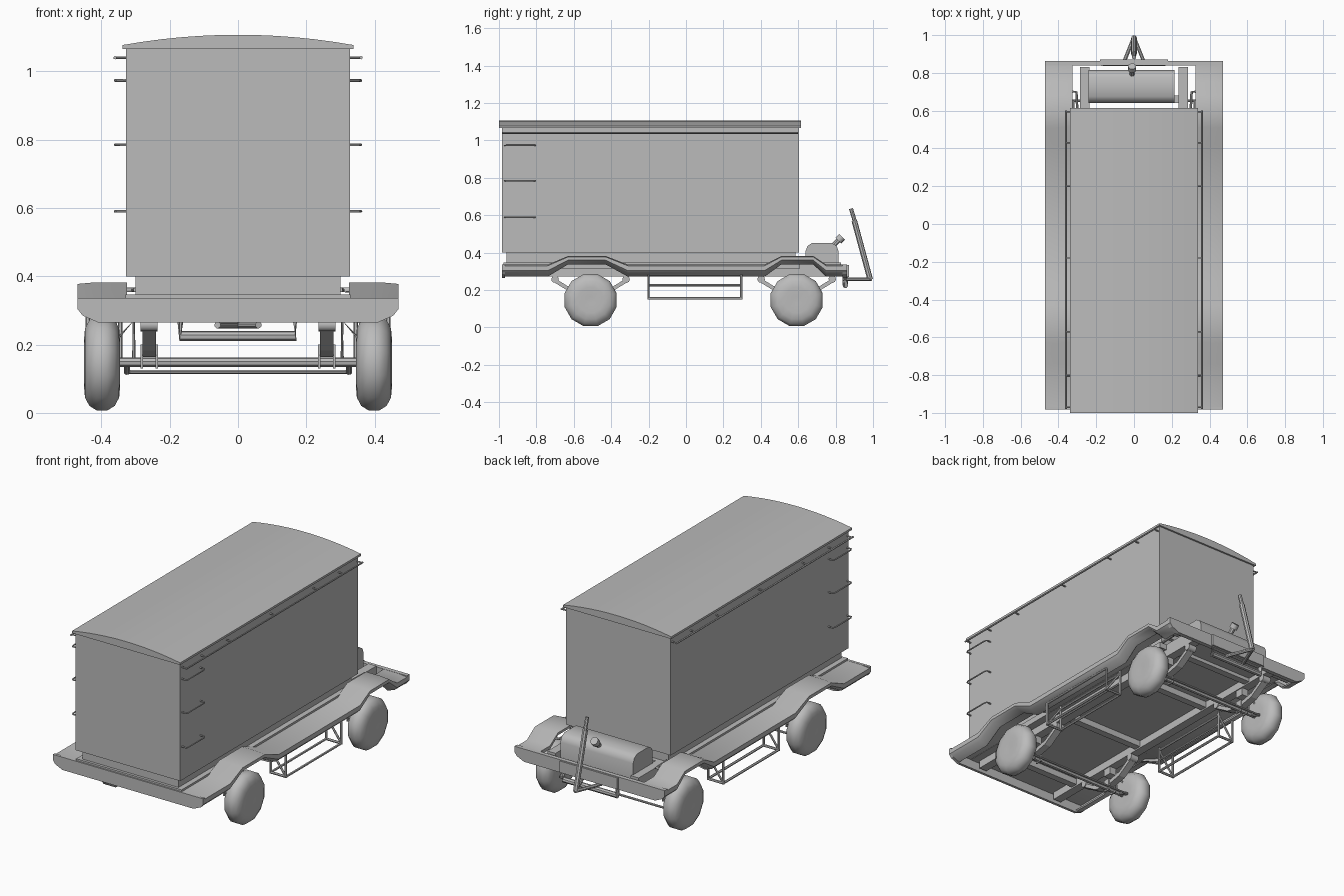
import bpy, bmesh, math
from mathutils import Vector

if "Cube" in bpy.data.objects:
    bpy.data.objects.remove(bpy.data.objects["Cube"])

GREY = (0.5, 0.5, 0.5, 1)
mat = bpy.data.materials.new("plain grey")
mat.use_nodes = True
mat.diffuse_color = GREY
mat.node_tree.nodes["Principled BSDF"].inputs["Base Color"].default_value = GREY


def finish(name, bm, smooth=None):
    bmesh.ops.recalc_face_normals(bm, faces=bm.faces)
    mesh = bpy.data.meshes.new(name)
    bm.to_mesh(mesh)
    bm.free()
    mesh.materials.append(mat)
    ob = bpy.data.objects.new(name, mesh)
    bpy.context.collection.objects.link(ob)
    if smooth:
        bpy.ops.object.select_all(action='DESELECT')
        ob.select_set(True)
        bpy.context.view_layer.objects.active = ob
        bpy.ops.object.shade_smooth_by_angle(angle=math.radians(smooth))
    return ob


def loft(name, rings, smooth=None, caps=True, closed=False):
    """Skin a list of equal closed rings of points."""
    bm = bmesh.new()
    vs = [[bm.verts.new(p) for p in r] for r in rings]
    n = len(vs[0])
    pairs = list(zip(vs, vs[1:])) + ([(vs[-1], vs[0])] if closed else [])
    for a, b in pairs:
        for i in range(n):
            j = (i + 1) % n
            bm.faces.new((a[i], a[j], b[j], b[i]))
    if caps and not closed:
        bm.faces.new(vs[0])
        bm.faces.new(vs[-1])
    return finish(name, bm, smooth)


def box(name, x, y, z):
    return loft(name, [[(x[0], b, z[0]), (x[1], b, z[0]), (x[1], b, z[1]), (x[0], b, z[1])]
                       for b in y])


def prism_y(name, profile, y0, y1, smooth=None):
    return loft(name, [[(x, y, z) for x, z in profile] for y in (y0, y1)], smooth)


def tube(name, path, r, sides=8):
    """Round bar swept along a polyline."""
    pts = [Vector(p) for p in path]
    rings = []
    for i, p in enumerate(pts):
        t = (pts[min(i + 1, len(pts) - 1)] - pts[max(i - 1, 0)]).normalized()
        u = t.cross(Vector((0.31, 0.17, 0.93))).normalized()
        v = t.cross(u)
        rings.append([p + r * (math.cos(k) * u + math.sin(k) * v)
                      for k in (2 * math.pi * s / sides for s in range(sides))])
    return loft(name, rings, 40)


# Cargo body and curved roof
box("cargo_body", (-0.328, 0.328), (-0.985, 0.605), (0.40, 1.07))
box("body_plinth", (-0.30, 0.30), (-0.96, 0.585), (0.345, 0.40))
arc = [(0.338 * k / 6, 1.107 - 0.03 * (k / 6) ** 2) for k in range(-6, 7)]
prism_y("curved_roof", [(-0.338, 1.065)] + arc + [(0.338, 1.065)], -1.0, 0.615, 20)

# Chassis floor, rails and cross members
box("floor_plate", (-0.33, 0.33), (-0.975, 0.61), (0.315, 0.347))
for y in (-0.78, -0.25, 0.3, 0.66):
    box("cross_member", (-0.24, 0.24), (y - 0.02, y + 0.02), (0.28, 0.315))

# Bumpers with cut lower corners
bumper = [(-0.47, 0.337), (-0.47, 0.305), (-0.455, 0.285), (-0.41, 0.265),
          (0.41, 0.265), (0.455, 0.285), (0.47, 0.305), (0.47, 0.337)]
prism_y("front_bumper", bumper, -0.983, -0.968)
prism_y("rear_bumper", bumper, 0.838, 0.862)

# Fender line: y, top height, depth of the rolled edge
line = [(-0.98, 0.336, 0.065), (-0.74, 0.336, 0.065), (-0.63, 0.382, 0.045),
        (-0.43, 0.382, 0.045), (-0.31, 0.336, 0.065), (0.42, 0.336, 0.065),
        (0.51, 0.382, 0.045), (0.68, 0.382, 0.045), (0.75, 0.336, 0.065),
        (0.86, 0.336, 0.065)]
edge = [(0.325, 0), (0.42, 0), (0.47, -0.1), (0.47, -0.5), (0.455, -0.75),
        (0.41, -1), (0.405, -0.9), (0.44, -0.6), (0.44, -0.3), (0.325, -0.3)]
for s in (-1, 1):
    loft("fender", [[(s * x, y, z + d * f) for x, f in edge] for y, z, d in line], 35)
    box("chassis_rail", sorted((s * 0.235, s * 0.285)), (-0.95, 0.83), (0.272, 0.347))
    # Lamp brackets behind the body
    tube("rear_bracket", [(s * 0.30, 0.6, 0.36), (s * 0.305, 0.7, 0.36), (s * 0.33, 0.7, 0.36)], 0.007)

    # Upper rail on stand-offs
    tube("upper_rail", [(s * 0.36, -0.98, 1.04), (s * 0.36, 0.6, 1.04)], 0.005, 6)
    for y in (-0.97, -0.8, -0.57, -0.18, 0.2, 0.43, 0.595):
        tube("rail_support", [(s * 0.32, y, 1.04), (s * 0.36, y, 1.04)], 0.004, 6)
    # Ladder rungs
    for z in (0.59, 0.785, 0.973):
        tube("ladder_rung", [(s * 0.32, -0.97, z), (s * 0.355, -0.97, z), (s * 0.36, -0.96, z),
                             (s * 0.36, -0.82, z), (s * 0.355, -0.805, z), (s * 0.32, -0.805, z)], 0.004, 6)

    # Open side carrier frame
    xi, xo, y0, y1 = s * 0.345, s * 0.44, -0.2, 0.295
    for x in (xi, xo):
        tube("carrier_bottom_bar", [(x, y0, 0.155), (x, y1, 0.155)], 0.007, 6)
        tube("carrier_top_bar", [(x, y0, 0.285), (x, y1, 0.285)], 0.007, 6)
    tube("carrier_middle_bar", [(xi, y0, 0.225), (xi, y1, 0.225)], 0.006, 6)
    for y in (y0, y1):
        for x in (xi, xo):
            tube("carrier_post", [(x, y, 0.15), (x, y, 0.3)], 0.007, 6)
        tube("carrier_sill", [(xi, y, 0.155), (xo, y, 0.155)], 0.007, 6)
        tube("carrier_brace", [(xo, y, 0.155), (xi, y, 0.285)], 0.006, 6)

# Tyre section: distance along the axle, radius
tyre = [(-0.05, 0.02), (-0.053, 0.07), (-0.05, 0.105), (-0.037, 0.13), (-0.015, 0.144)]
tyre += [(-x, r) for x, r in reversed(tyre)]
for y0 in (-0.51, 0.592):
    for s in (-1, 1):
        loft("wheel", [[(s * 0.398 + x, y0 + r * math.sin(a), 0.146 + r * math.cos(a))
                        for a in (math.pi * (k + 0.5) / 6 for k in range(12))]
                       for x, r in tyre], 50)
        # Leaf spring with shackles, clamps and a stay
        leaf = [(-0.19, 0.25), (-0.1, 0.195), (0, 0.175), (0.1, 0.195), (0.19, 0.25)]
        loft("leaf_spring", [[(s * 0.26 + w, y0 + dy, z + h) for w, h in
                              ((-0.02, -0.012), (0.02, -0.012), (0.02, 0.012), (-0.02, 0.012))]
                             for dy, z in leaf])
        for dy in (-0.19, 0.19):
            tube("spring_shackle", [(s * 0.235, y0 + dy, 0.258), (s * 0.285, y0 + dy, 0.258)], 0.02, 10)
        box("spring_stop", (s * 0.26 - 0.02, s * 0.26 + 0.02), (y0 - 0.025, y0 + 0.025), (0.23, 0.28))
        for dx in (-0.022, 0.022):
            box("spring_clamp", (s * 0.26 + dx - 0.004, s * 0.26 + dx + 0.004),
                (y0 - 0.02, y0 + 0.02), (0.13, 0.2))
        tube("steering_arm", [(s * 0.325, y0, 0.15), (s * 0.325, y0 + 0.06, 0.12)], 0.01)
        tube("fender_stay", [(s * 0.305, y0, 0.155), (s * 0.305, y0, 0.27), (s * 0.36, y0, 0.21)], 0.005, 6)
    tube("axle", [(-0.36, y0, 0.148), (0.36, y0, 0.148)], 0.014)
    tube("tie_rod", [(-0.33, y0 + 0.06, 0.12), (0.33, y0 + 0.06, 0.12)], 0.006)

# Rear tank with rounded upper edges and filler neck
tank = [(0.64, 0.30), (0.815, 0.30), (0.815, 0.41), (0.805, 0.436), (0.78, 0.452),
        (0.675, 0.452), (0.65, 0.436), (0.64, 0.41)]
loft("rear_tank", [[(x, y, z) for y, z in tank] for x in (-0.24, 0.215)], 40)
tube("filler_neck", [(-0.01, 0.78, 0.43), (-0.01, 0.825, 0.475)], 0.014)
tube("filler_cap", [(-0.01, 0.815, 0.465), (-0.01, 0.835, 0.485)], 0.022, 10)

# Hanging hitch frame and raised tow bar
tube("hitch_frame", [(-0.168, 0.852, 0.31), (-0.168, 0.852, 0.225),
                     (0.168, 0.852, 0.225), (0.168, 0.852, 0.31)], 0.015)
box("hitch_plate", (-0.18, 0.18), (0.855, 0.872), (0.27, 0.335))
for s in (-1, 1):
    tube("hitch_arm", [(s * 0.06, 0.84, 0.257), (0, 0.99, 0.257)], 0.01)
tube("tow_bar", [(0, 0.985, 0.255), (0, 0.9, 0.57)], 0.015)
tube("tow_eye", [(0, 0.905, 0.56), (0, 0.882, 0.635)], 0.011)
